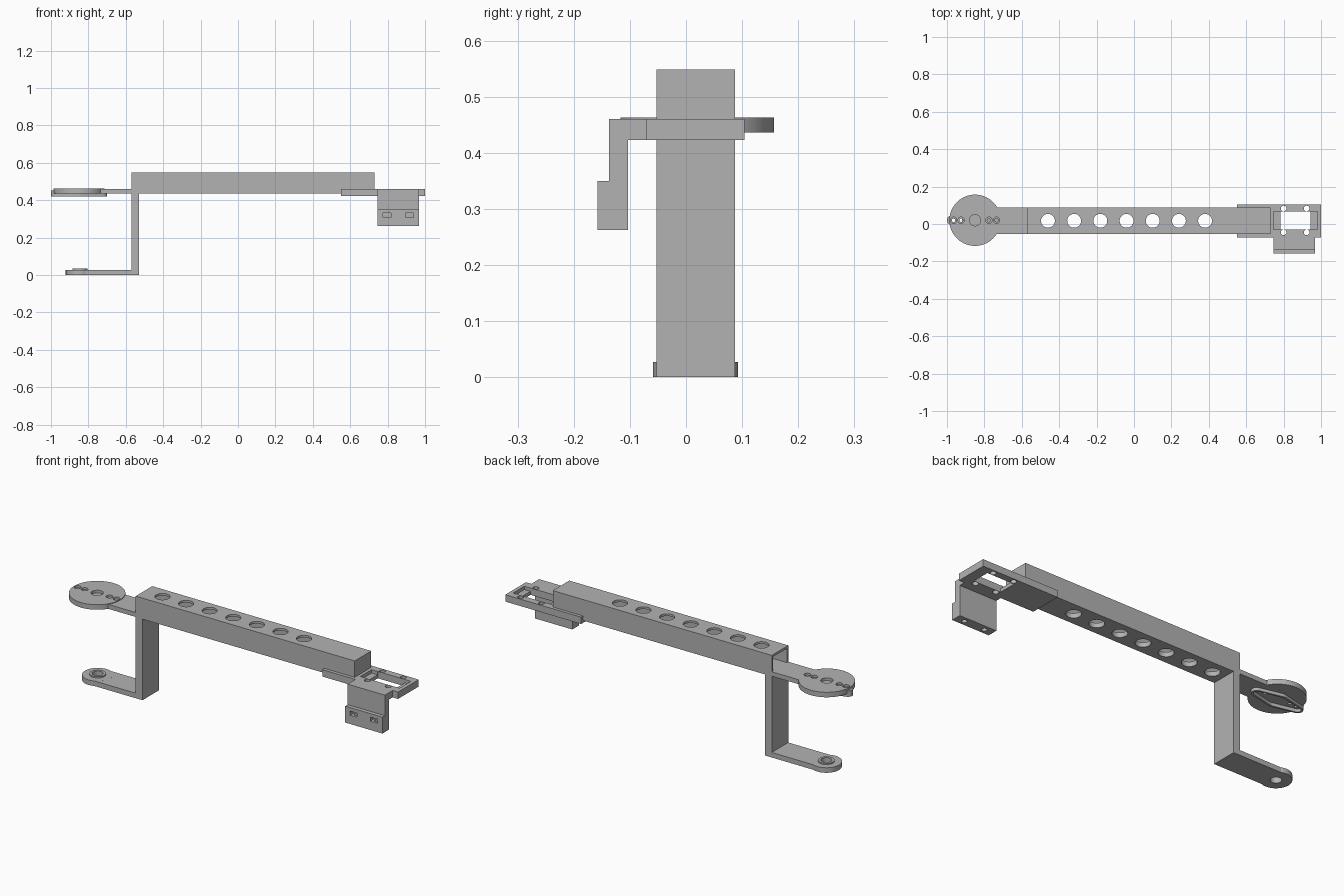
import bpy, bmesh, math
from mathutils import Vector

cube = bpy.data.objects.get("Cube")
if cube:
    bpy.data.objects.remove(cube, do_unlink=True)

grey = bpy.data.materials.new("plain grey")
grey.use_nodes = True
grey.diffuse_color = (0.45, 0.45, 0.45, 1)
grey.node_tree.nodes["Principled BSDF"].inputs["Base Color"].default_value = grey.diffuse_color

YC = 0.017            # centre line of the beam
Y0, Y1 = -0.053, 0.087


def prism(name, pts, z0, z1):
    """Extrude an outline in the ground plane from z0 to z1."""
    bm = bmesh.new()
    face = bm.faces.new([bm.verts.new((x, y, z0)) for x, y in pts])
    top = bmesh.ops.extrude_face_region(bm, geom=[face])["geom"]
    bmesh.ops.translate(bm, vec=(0, 0, z1 - z0),
                        verts=[v for v in top if isinstance(v, bmesh.types.BMVert)])
    bmesh.ops.recalc_face_normals(bm, faces=bm.faces)
    mesh = bpy.data.meshes.new(name)
    bm.to_mesh(mesh)
    bm.free()
    mesh.materials.append(grey)
    obj = bpy.data.objects.new(name, mesh)
    bpy.context.collection.objects.link(obj)
    return obj


def box(name, x0, x1, y0, y1, z0, z1):
    return prism(name, [(x0, y0), (x1, y0), (x1, y1), (x0, y1)], z0, z1)


def ring(x, y, r, n=48, start=0, sweep=2 * math.pi):
    return [(x + r * math.cos(start + sweep * i / n),
             y + r * math.sin(start + sweep * i / n)) for i in range(n)]


def disc(name, x, y, r, z0, z1, n=48):
    return prism(name, ring(x, y, r, n), z0, z1)


def combine(obj, others, operation):
    """Apply booleans and remove the helper objects."""
    for other in others:
        mod = obj.modifiers.new("cut", 'BOOLEAN')
        mod.operation, mod.solver, mod.object = operation, 'EXACT', other
        other.hide_render = True
    bpy.context.view_layer.update()
    graph = bpy.context.evaluated_depsgraph_get()
    result = bpy.data.meshes.new_from_object(obj.evaluated_get(graph))
    obj.modifiers.clear()
    obj.data = result
    for other in others:
        bpy.data.objects.remove(other, do_unlink=True)


def horn_outline(x, y, hub, tip, reach):
    """Lens shape: a hub tapering to a round tip on each side."""
    a = math.acos((hub - tip) / reach)
    pts = []
    for cx, r, start, end in ((x + reach, tip, -a, a),
                              (x, hub, a, math.pi - a),
                              (x - reach, tip, math.pi - a, math.pi + a),
                              (x, hub, math.pi + a, 2 * math.pi - a)):
        pts += [(cx + r * math.cos(start + (end - start) * i / 12),
                 y + r * math.sin(start + (end - start) * i / 12)) for i in range(13)]
    # drop doubled points
    return [p for i, p in enumerate(pts)
            if (Vector(p) - Vector(pts[i - 1])).length > 1e-5]


# Hollow beam, open at one end, with a row of round holes
beam = box("beam", -0.57, 0.73, Y0, Y1, 0.435, 0.548)
cuts = [box("hollow", -0.6, 0.718, Y0 + 0.012, Y1 - 0.012, 0.46, 0.536)]
cuts += [disc("hole", -0.46 + 0.14 * i, YC, 0.037, 0.4, 0.6) for i in range(7)]
combine(beam, cuts, 'DIFFERENCE')

# Upright post
post = box("post", -0.57, -0.53, Y0, Y1, 0, 0.436)

# Lower arm with pivot eye
lower_arm = box("lower_arm", -0.845, -0.569, Y0, Y1, 0, 0.027)
combine(lower_arm, [disc("eye", -0.845, YC, 0.076, 0, 0.0271),
                    disc("boss", -0.845, YC, 0.04, 0.01, 0.034)], 'UNION')
combine(lower_arm, [disc("bore", -0.845, YC, 0.027, -0.1, 0.1)], 'DIFFERENCE')

# Upper arm with round plate and horn rim underneath
HX, HY = -0.85, 0.02
upper_arm = box("upper_arm", HX, -0.569, Y0, Y1, 0.436, 0.46)
horn = prism("horn", horn_outline(HX, HY, 0.055, 0.026, 0.124), 0.42, 0.452)
combine(upper_arm, [disc("plate", HX, HY, 0.137, 0.4361, 0.463, 96), horn], 'UNION')
cuts = [prism("pocket", horn_outline(HX, HY, 0.044, 0.017, 0.122), 0.4, 0.437),
        disc("centre", HX, HY, 0.03, 0.448, 0.5)]
for dx in (-0.115, -0.074, 0.074, 0.115):
    cuts += [disc("counterbore", HX + dx, HY, 0.017, 0.452, 0.5, 24),
             disc("screw", HX + dx, HY, 0.009, 0.4, 0.49, 24)]
combine(upper_arm, cuts, 'DIFFERENCE')

# Motor mount plate with window, recessed ends and screw holes
mount = box("mount_plate", 0.55, 1.0, -0.071, 0.104, 0.423, 0.46)
cuts = [box("window", 0.783, 0.944, -0.03, 0.067, 0.3, 0.6),
        box("recess", 0.747, 0.98, -0.029, 0.066, 0.442, 0.6)]
cuts += [disc("screw", x, y, 0.015, 0.3, 0.6, 24)
         for x in (0.8, 0.923) for y in (0.083, -0.045)]
combine(mount, cuts, 'DIFFERENCE')

# Hanging flange: stepped side profile with nut slots and screw holes
FX0, FX1 = 0.747, 0.968
flange = box("flange", FX0, FX1, -0.137, -0.07, 0.423, 0.46)
combine(flange, [box("wall", FX0, FX1, -0.137, -0.103, 0.3, 0.4599),
                 box("pad", FX0, FX1, -0.158, -0.103, 0.262, 0.35)], 'UNION')
cuts = []
for x in (0.797, 0.917):
    cuts += [box("slot", x - 0.021, x + 0.021, -0.2, -0.112, 0.309, 0.331),
             disc("screw", x, -0.131, 0.013, 0.2, 0.32, 24)]
combine(flange, cuts, 'DIFFERENCE')

# Smooth the round walls, keep the edges crisp
bpy.ops.object.select_all(action='DESELECT')
for part in (beam, post, lower_arm, upper_arm, mount, flange):
    part.select_set(True)
bpy.context.view_layer.objects.active = beam
bpy.ops.object.shade_smooth_by_angle(angle=math.radians(25))
